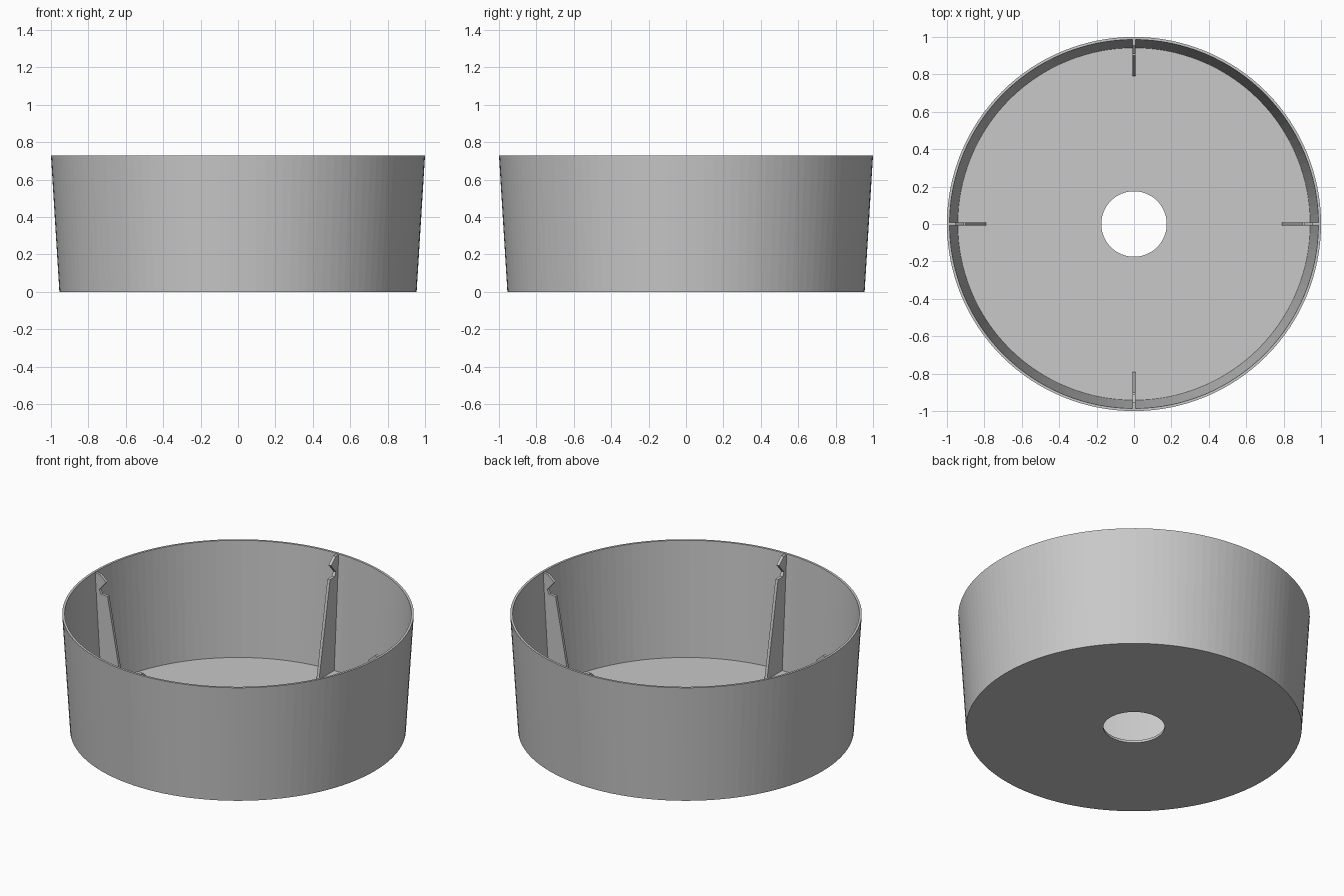
import bpy, bmesh, math
from mathutils import Matrix

old = bpy.data.objects.get("Cube")
if old:
    bpy.data.objects.remove(old, do_unlink=True)

HEIGHT, FLOOR, SIDES = 0.73, 0.015, 128

grey = bpy.data.materials.new("plain grey")
grey.use_nodes = True
colour = (0.58, 0.58, 0.58, 1)
grey.diffuse_color = colour
grey.node_tree.nodes["Principled BSDF"].inputs["Base Color"].default_value = colour


def finish(bm, name):
    bmesh.ops.recalc_face_normals(bm, faces=bm.faces)
    mesh = bpy.data.meshes.new(name)
    bm.to_mesh(mesh)
    bm.free()
    mesh.materials.append(grey)
    obj = bpy.data.objects.new(name, mesh)
    bpy.context.collection.objects.link(obj)
    return obj


def lathe(name, profile):
    """Revolve a closed (radius, height) profile around z."""
    bm = bmesh.new()
    rings = []
    for i in range(SIDES):
        a = math.tau * i / SIDES
        rings.append([bm.verts.new((r * math.cos(a), r * math.sin(a), z)) for r, z in profile])
    n = len(profile)
    for i in range(SIDES):
        here, there = rings[i], rings[(i + 1) % SIDES]
        for j in range(n):
            k = (j + 1) % n
            bm.faces.new((here[j], there[j], there[k], here[k]))
    return finish(bm, name)


def rib(name, profile, angle, thickness=0.018):
    """Extrude a (radius, height) outline into a radial plate."""
    bm = bmesh.new()
    face = bm.faces.new([bm.verts.new((r, -thickness / 2, z)) for r, z in profile])
    side = bmesh.ops.extrude_face_region(bm, geom=[face])["geom"]
    moved = [v for v in side if isinstance(v, bmesh.types.BMVert)]
    bmesh.ops.translate(bm, verts=moved, vec=(0, thickness, 0))
    bmesh.ops.rotate(bm, verts=bm.verts, cent=(0, 0, 0), matrix=Matrix.Rotation(angle, 3, "Z"))
    return finish(bm, name)


# Tapered thin-walled tub with a round hole in its floor
lathe("tub", [(0.175, 0), (0.955, 0), (1, HEIGHT), (0.986, HEIGHT),
              (0.942, FLOOR), (0.175, FLOOR)])

# Four notched support ribs standing against the inside wall
outline = [(0.948, 0.008), (0.79, 0.008), (0.9, 0.6), (0.945, 0.602), (0.958, 0.627),
           (0.91, 0.685), (0.955, 0.725), (0.99, 0.725)]
for i, place in enumerate(("left", "back", "right", "front")):
    rib(place + "_rib", outline, i * math.pi / 2)
